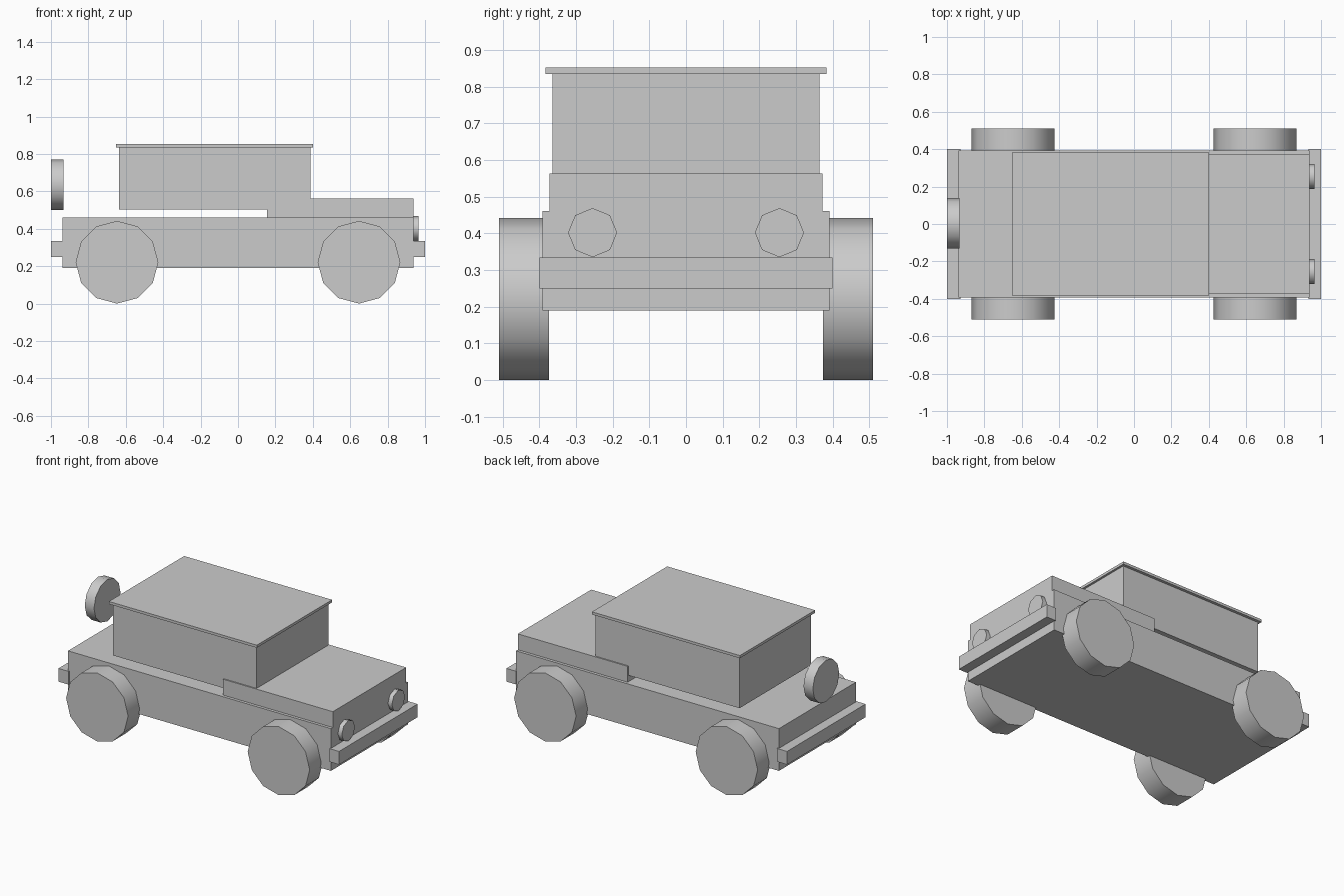
import bpy, bmesh, math
from mathutils import Matrix

if "Cube" in bpy.data.objects:
    bpy.data.objects.remove(bpy.data.objects["Cube"])

paint = bpy.data.materials.new("plain grey")
paint.diffuse_color = (0.6, 0.6, 0.6, 1)
paint.use_nodes = True
paint.node_tree.nodes["Principled BSDF"].inputs["Base Color"].default_value = paint.diffuse_color


def add_object(name, bm):
    mesh = bpy.data.meshes.new(name)
    bm.to_mesh(mesh)
    bm.free()
    mesh.materials.append(paint)
    obj = bpy.data.objects.new(name, mesh)
    bpy.context.collection.objects.link(obj)
    return obj


def box(name, x0, x1, half_y, z0, z1):
    """Box symmetric about y = 0."""
    bm = bmesh.new()
    size = Matrix.Diagonal((x1 - x0, 2 * half_y, z1 - z0, 1))
    place = Matrix.Translation(((x0 + x1) / 2, 0, (z0 + z1) / 2))
    bmesh.ops.create_cube(bm, size=1, matrix=place @ size)
    return add_object(name, bm)


def disc(name, centre, radius, width, sides, axis):
    """Smooth-rimmed cylinder lying along x or y, a vertex at the top."""
    bm = bmesh.new()
    turn = Matrix.Rotation(math.pi / 2, 4, 'Y' if axis == 'x' else 'X')
    bmesh.ops.create_cone(bm, cap_ends=True, segments=sides, radius1=radius,
                          radius2=radius, depth=width,
                          matrix=Matrix.Translation(centre) @ turn)
    for f in bm.faces:
        f.smooth = len(f.verts) == 4      # rim smooth, caps flat
    return add_object(name, bm)


# Body, bonnet, cabin and roof
box("chassis_body", -0.937, 0.937, 0.392, 0.189, 0.461)
box("bonnet", 0.155, 0.937, 0.373, 0.461, 0.563)
box("cabin", -0.637, 0.388, 0.365, 0.502, 0.835)
box("roof", -0.652, 0.402, 0.383, 0.835, 0.852)

# Bumpers
box("front_bumper", 0.932, 1.0, 0.40, 0.249, 0.334)
box("rear_bumper", -1.0, -0.928, 0.40, 0.249, 0.334)

# Wheels and headlights on both sides
for side, s in (("right", -1), ("left", 1)):
    for end, x in (("rear", -0.647), ("front", 0.647)):
        disc(f"{end}_{side}_wheel", (x, s * 0.442, 0.221), 0.221, 0.136, 12, 'y')
    disc(f"{side}_headlight", (0.945, s * 0.255, 0.402), 0.067, 0.04, 8, 'x')

# Spare wheel at the back
disc("spare_wheel", (-0.967, 0.003, 0.636), 0.135, 0.066, 12, 'x')
